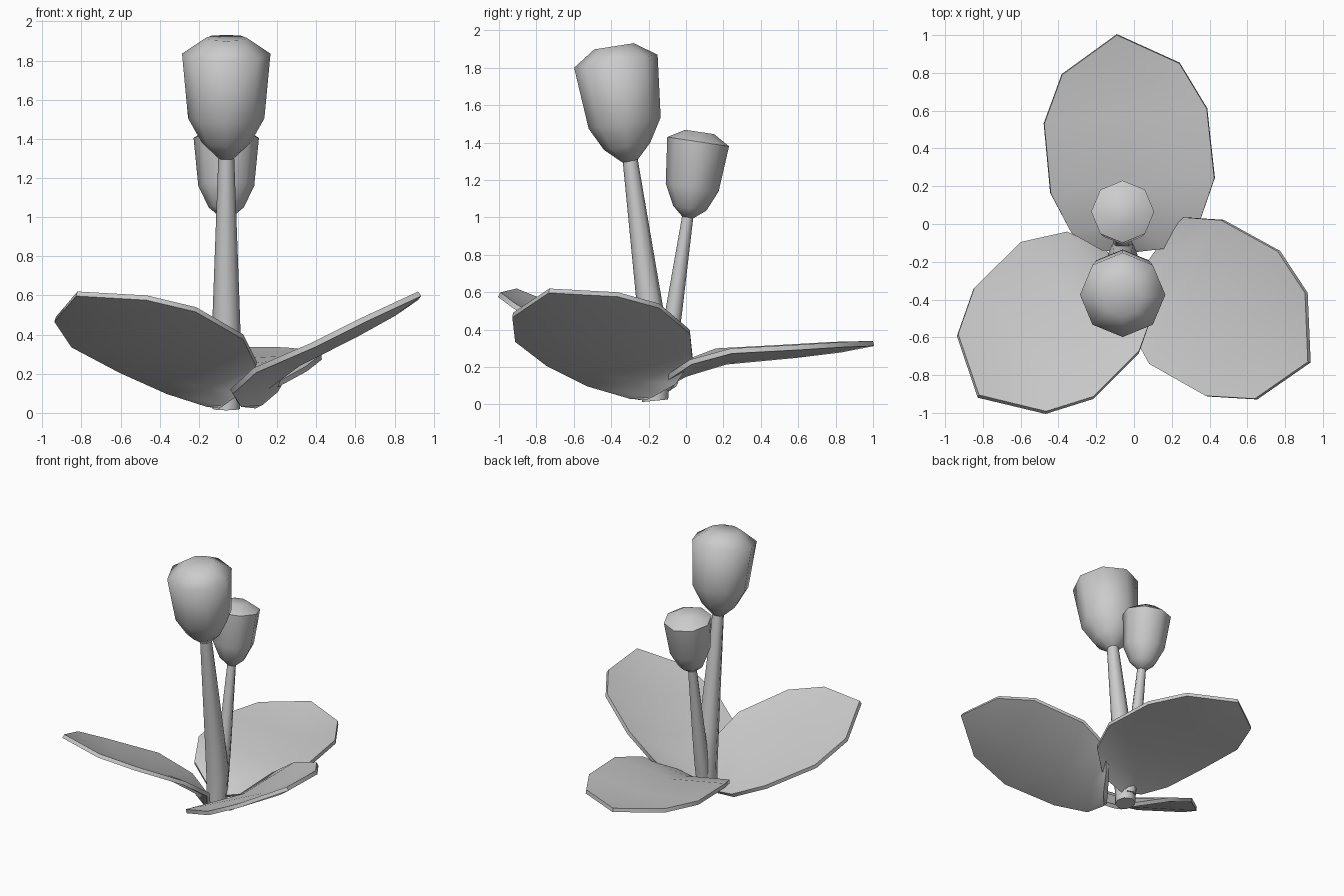
import bpy, bmesh
from math import sin, cos, pi, radians
from mathutils import Vector, Matrix

if "Cube" in bpy.data.objects:
    bpy.data.objects.remove(bpy.data.objects["Cube"])

X0 = -0.06  # both flowers stand in this plane


def finish(name, bm, angle):
    bmesh.ops.recalc_face_normals(bm, faces=bm.faces)
    me = bpy.data.meshes.new(name)
    bm.to_mesh(me)
    bm.free()
    ob = bpy.data.objects.new(name, me)
    bpy.context.collection.objects.link(ob)
    bpy.ops.object.select_all(action='DESELECT')
    ob.select_set(True)
    bpy.context.view_layer.objects.active = ob
    bpy.ops.object.shade_smooth_by_angle(angle=radians(angle))
    return ob


def tube(name, rings, tilt, sides=8):
    """Loft octagonal rings given as (y, z, radius), tilted about x."""
    bm = bmesh.new()
    loops = []
    for y, z, r in rings:
        loop = []
        for k in range(sides):
            a = 2 * pi * k / sides
            loop.append(bm.verts.new((X0 + r * cos(a),
                                      y + r * sin(a) * cos(tilt),
                                      z + r * sin(a) * sin(tilt))))
        loops.append(loop)
    for lo, hi in zip(loops, loops[1:]):
        for k in range(sides):
            j = (k + 1) % sides
            bm.faces.new((lo[k], lo[j], hi[j], hi[k]))
    bm.faces.new(loops[0][::-1])
    bm.faces.new(loops[-1])
    return finish(name, bm, 60)


def leaf(name, outline, matrix=Matrix()):
    """12-point outline (base, right side, tip, left side), cupped along the middle."""
    p = [matrix @ Vector(c) for c in outline]
    bm = bmesh.new()
    base, tip = bm.verts.new(p[0]), bm.verts.new(p[6])
    axis = (p[6] - p[0]).normalized()
    rows = []
    for i, dip in zip(range(1, 6), (0.03, 0.055, 0.06, 0.045, 0.03)):
        a, b = p[i], p[12 - i]
        up = (a - b).cross(axis).normalized()
        if up.z < 0:
            up = -up
        rows.append([bm.verts.new(q) for q in (a, (a + b) / 2 - up * dip, b)])
    for lo, hi in zip(rows, rows[1:]):
        for k in (0, 1):
            bm.faces.new((lo[k], hi[k], hi[k + 1], lo[k + 1]))
    for k in (0, 1):
        bm.faces.new((base, rows[0][k], rows[0][k + 1]))
        bm.faces.new((tip, rows[-1][k + 1], rows[-1][k]))
    bmesh.ops.recalc_face_normals(bm, faces=bm.faces)
    bm.normal_update()
    if sum(f.normal.z for f in bm.faces) < 0:
        bmesh.ops.reverse_faces(bm, faces=bm.faces)
    # thickness below the upper surface
    bm.normal_update()
    low = {v: bm.verts.new(v.co - v.normal * 0.028) for v in list(bm.verts)}
    rim = [e for e in bm.edges if e.is_boundary]
    for f in list(bm.faces):
        bm.faces.new([low[v] for v in reversed(f.verts)])
    for e in rim:
        a, b = e.verts
        bm.faces.new((a, b, low[b], low[a]))
    return finish(name, bm, 40)


# Stems
tube("tall_stem", [(-0.165, 0.02, 0.07), (-0.16, 0.25, 0.078),
                   (-0.19, 0.5, 0.07), (-0.30, 1.32, 0.04)], 0.1)
tube("short_stem", [(-0.13, 0.08, 0.05), (-0.105, 0.25, 0.052),
                    (-0.065, 0.5, 0.045), (0.01, 1.01, 0.03)], -0.1)

# Buds
tube("tall_bud", [(-0.30, 1.30, 0.04), (-0.315, 1.38, 0.125), (-0.328, 1.505, 0.195),
                  (-0.375, 1.835, 0.226), (-0.385, 1.915, 0.107)], 0.155)
tube("short_bud", [(0.01, 1.0, 0.03), (0.02, 1.05, 0.09), (0.033, 1.16, 0.143),
                   (0.065, 1.405, 0.167), (0.073, 1.457, 0.078)], -0.15)

# Leaves: the left one is the right one turned about the stem
side = [(0.07, -0.2, 0.035), (0.0, -0.29, 0.05), (-0.04, -0.52, 0.12), (0.08, -0.74, 0.23),
        (0.38, -0.91, 0.36), (0.64, -0.925, 0.49), (0.92, -0.73, 0.62), (0.905, -0.365, 0.60),
        (0.76, -0.145, 0.54), (0.46, 0.02, 0.40), (0.26, 0.035, 0.26), (0.18, -0.05, 0.12)]
back = [(0.0, -0.15, 0.09), (0.17, -0.13, 0.14), (0.35, 0.02, 0.24), (0.425, 0.24, 0.30),
        (0.385, 0.61, 0.32), (0.24, 0.85, 0.335), (-0.09, 1.0, 0.34), (-0.38, 0.79, 0.335),
        (-0.475, 0.53, 0.32), (-0.44, 0.16, 0.30), (-0.33, -0.05, 0.22), (-0.17, -0.14, 0.14)]
leaf("right_leaf", side)
leaf("left_leaf", side, Matrix.Translation((0.135, -0.222, 0)) @ Matrix.Rotation(radians(-106), 4, 'Z'))
leaf("back_leaf", back)
